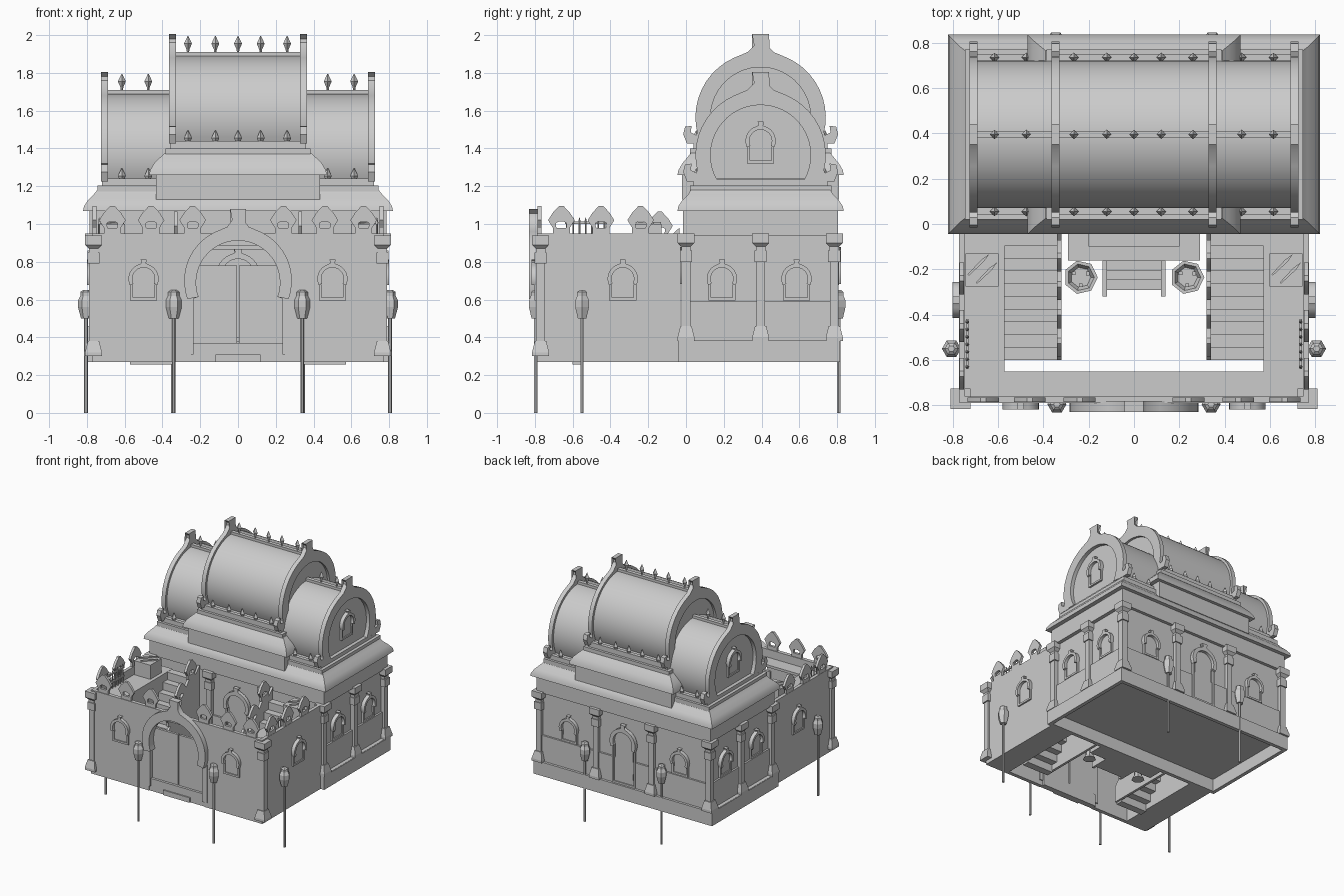
import bpy, bmesh, math
from mathutils import Matrix, Vector

if "Cube" in bpy.data.objects:
    bpy.data.objects.remove(bpy.data.objects["Cube"])

CY = 0.395            # centre line of the main hall in y
R = math.radians


def finish(name, bm, loc=(0, 0, 0), rot=0, smooth=False):
    bmesh.ops.recalc_face_normals(bm, faces=bm.faces[:])
    me = bpy.data.meshes.new(name)
    bm.transform(Matrix.Translation(Vector(loc)) @ Matrix.Rotation(R(rot), 4, 'Z'))
    bm.to_mesh(me)
    bm.free()
    if smooth:
        me.polygons.foreach_set("use_smooth", [True] * len(me.polygons))
        me.set_sharp_from_angle(angle=R(32))
    ob = bpy.data.objects.new(name, me)
    bpy.context.collection.objects.link(ob)
    return ob


def rings(name, loops, loc=(0, 0, 0), rot=0, smooth=False):
    """Skin closed loops of equal size and cap both ends."""
    bm = bmesh.new()
    vs = [[bm.verts.new(p) for p in lp] for lp in loops]
    n = len(vs[0])
    for a, b in zip(vs, vs[1:]):
        for i in range(n):
            bm.faces.new((a[i], a[(i + 1) % n], b[(i + 1) % n], b[i]))
    bm.faces.new(vs[0])
    bm.faces.new(vs[-1])
    return finish(name, bm, loc, rot, smooth)


def stack(name, cx, cy, prof):
    """Rectangular sections (half x, half y, z) stacked upward."""
    return rings(name, [[(cx + a * hx, cy + b * hy, z) for a, b in ((-1, -1), (1, -1), (1, 1), (-1, 1))]
                        for hx, hy, z in prof], smooth=len(prof) == 5)


def box(name, x0, x1, y0, y1, z0, z1):
    hx, hy = (x1 - x0) / 2, (y1 - y0) / 2
    return stack(name, (x0 + x1) / 2, (y0 + y1) / 2, [(hx, hy, z0), (hx, hy, z1)])


def lathe(name, x, y, prof, n=8):
    return rings(name, [[(r * math.cos(2 * math.pi * i / n), r * math.sin(2 * math.pi * i / n), z)
                         for i in range(n)] for r, z in prof], (x, y, 0))


def plate(name, pts, d, loc, rot=0, smooth=False):
    """Profile in local x/z, pushed out by d along local -y."""
    return rings(name, [[(u, 0, v) for u, v in pts], [(u, -d, v) for u, v in pts]], loc, rot, smooth)


def band(name, outer, inner, d, loc, rot=0, closed=False):
    bm = bmesh.new()
    q = [[bm.verts.new(p) for p in ((o[0], 0, o[1]), (o[0], -d, o[1]), (i[0], -d, i[1]), (i[0], 0, i[1]))]
         for o, i in zip(outer, inner)]
    for a, b in zip(q, q[1:] + (q[:1] if closed else [])):
        for k in range(4):
            bm.faces.new((a[k], a[(k + 1) % 4], b[(k + 1) % 4], b[k]))
    if not closed:
        bm.faces.new(q[0])
        bm.faces.new(q[-1])
    return finish(name, bm, loc, rot, True)


def mirror(half):
    return half + [(-u, v) for u, v in reversed(half)]


def arc(r, cz, a0, n=16, a1=87):
    return [(r * math.cos(R(a0 + (a1 - a0) * i / (n - 1))), cz + r * math.sin(R(a0 + (a1 - a0) * i / (n - 1))))
            for i in range(n)]


def ogee(r, cz, a0, tip, flare, n=12):
    """Horseshoe arc running up into a flared tip."""
    return arc(r, cz, a0, n, 66) + [(r * .2, cz + r * 1.0), (flare * .45, tip - .045 * flare / .045),
                                    (flare * .4, tip - .025 * flare / .045), (flare, tip)]


def opening(name, x, y, rot, r, cz, bot):
    """Blind window or door: panel, jamb frame and horseshoe arch."""
    loc, w = (x, y, 0), r * .9
    plate(name + "_panel", [(w * .8, bot), *mirror(arc(r * .75, cz, -25)), (-w * .8, bot)], .006, loc, rot)
    band(name + "_jamb", [(w, cz - .03), (w, bot), (-w, bot), (-w, cz - .03)],
         [(w - .015, cz - .03), (w - .015, bot + .015), (.015 - w, bot + .015), (.015 - w, cz - .03)], .015, loc, rot)
    band(name + "_arch", mirror(ogee(r, cz, -25, cz + r * 1.28, r * .2)),
         mirror(arc(r * .74, cz, -25)), .03, loc, rot)


def merlon(x, y, z, rot):
    o = [(.045, 0), (.045, .03), (.07, .07), (.045, .11), (.012, .145)]
    i = [(.025, .03), (.028, .038), (.028, .055), (.015, .062), (.004, .064)]
    band("battlement", mirror(o), mirror(i), .02, (x, y, z), rot, True)


def finial(x, y, z):
    lathe("roof_spike", x, y, [(.006, z), (.008, z + .015), (.021, z + .045), (.002, z + .085)], 4)


# --- main hall: open plinth, walls, dado, lintel ---
for s in (-1, 1):
    box("plinth_side", s * .79 - .015, s * .79 + .015, -.04, .815, .27, .38)
box("plinth_front", -.8, .8, -.04, -.01, .27, .38)
box("plinth_back", -.8, .8, .785, .815, .27, .38)
box("hall_floor", -.8, .8, -.04, .815, .37, .382)
box("hall_walls", -.755, .755, .01, .78, .38, 1.07)
box("hall_dado", -.77, .77, -.005, .795, .38, .59)
box("hall_lintel", -.785, .785, -.015, .805, .94, 1.075)

# --- curved cornices and roof steps ---
stack("lower_cornice", 0, CY, [(.82, .44, 1.07), (.815, .435, 1.095), (.795, .415, 1.125), (.765, .385, 1.155), (.745, .37, 1.18)])
box("lower_roof_slab", -.745, .745, .02, .77, 1.17, 1.205)
box("side_barrel_base", -.72, .72, .04, .75, 1.2, 1.235)
stack("upper_block", 0, CY, [(.435, .415, 1.13), (.435, .415, 1.265)])
stack("upper_cornice", 0, CY, [(.47, .44, 1.26), (.465, .435, 1.285), (.445, .415, 1.32), (.415, .39, 1.35), (.39, .37, 1.375)])
box("upper_roof_slab", -.385, .385, .02, .77, 1.37, 1.4)
box("centre_barrel_base", -.36, .36, .04, .75, 1.4, 1.435)

# --- barrel vaults with flared gables ---
foot = [(.29, 0), (.39, 0), (.41, .05), (.4, .09), (.365, .095), (.37, .06), (.34, .045), (.325, .1)]


def vault(name, x0, x1, cz, ends, spikes):
    plate(name, mirror(arc(.325, cz, -23, 24)), x1 - x0, (x0, CY, 0), 90, True)
    for e in ends:
        loc = (e - .0175, CY, 0)
        band("gable_ring", mirror(ogee(.345, cz, -23, cz + .44, .045)),
             mirror(arc(.265, cz, -30)), .035, loc, 90)
        for s in (-1, 1):
            plate("gable_foot", [(s * u, v + cz - .14) for u, v in foot], .035, loc, 90)
    box("ridge_beam", x0, x1, CY - .015, CY + .015, cz + .31, cz + .345)
    for y in (.055, .735):
        box("eave_beam", x0, x1, y - .015, y + .015, cz - .16, cz - .125)
    for x in spikes:
        finial(x, CY, cz + .345)
        for y in (.055, .735):
            finial(x, y, cz - .155)


vault("centre_vault", -.345, .345, 1.565, (-.347, .347), (-.265, -.12, 0, .12, .26))
for s in (-1, 1):
    a, b = sorted((s * .33, s * .695))
    vault("side_vault", a, b, 1.365, (s * .707,), (s * .475, s * .615))
    opening("gable_window", s * .695, CY, s * 90, .08, 1.44, 1.32)

# --- columns and openings of the hall ---
col = [(.045, .38), (.045, .4), (.03, .46), (.023, .46), (.023, .8), (.032, .8), (.032, .86), (.025, .86),
       (.025, .88), (.045, .9), (.045, .95)]
spots = [(s * .765, y) for s in (-1, 1) for y in (.0, CY, .785)] + [(s * .25, y) for s in (-1, 1) for y in (.0, .785)]
for x, y in spots:
    stack("hall_column", x, y, [(h, h, z) for h, z in col])
for s in (-1, 1):
    for y in (.19, .585):
        opening("hall_side_window", s * .755, y, s * 90, .08, .71, .595)
    opening("hall_back_window", s * .5, .78, 180, .08, .71, .595)
    opening("hall_front_window", s * .5, .01, 0, .08, .71, .595)
opening("back_door", 0, .79, 180, .115, .73, .385)
opening("hall_door", 0, 0, 0, .115, .73, .385)

# --- courtyard walls, wall walks and gate ---
hole = mirror(arc(.225, .69, -20))
plate("front_wall", [(.77, .27), (.77, .95), (-.77, .95), (-.77, .27), (-.25, .27), (-.25, .6)] + hole[::-1] +
      [(.25, .6), (.25, .27)], .03, (0, -.76, 0))
box("front_walk", -.57, .57, -.765, -.65, .865, .885)
band("gate_arch", mirror(ogee(.285, .7, -20, 1.08, .042)), mirror(arc(.222, .69, -20)), .05, (0, -.78, 0))
box("gate_sill", -.25, .25, -.785, -.74, .27, .37)
box("gate_step", -.12, .12, -.795, -.78, .27, .31)
for s in (-1, 1):
    a, b = sorted((s * .004, s * .235))
    box("gate_leaf", a, b, -.765, -.745, .37, .78)
    a, b = sorted((s * .235, s * .28))
    box("gate_jamb", a, b, -.797, -.75, .31, .62)
    a, b = sorted((s * .57, s * .765))
    box("side_walk", a, b, -.77, -.03, .27, .885)
    a, b = sorted((s * .745, s * .772))
    box("side_wall", a, b, -.785, -.03, .27, .95)
    stack("corner_column", s * .765, -.77, [(h, h, z - .08 if z < .5 else z - .01) for h, z in col])
    opening("front_window", s * .5, -.788, 0, .08, .71, .595)
    opening("side_window", s * .77, -.335, s * 90, .08, .71, .595)
    for x in (.24, .46, .665):
        merlon(s * x, -.765, .95, 0)
    for y in (-.66, -.45, -.24):
        merlon(s * .76 - .01, y, .95, 90)

    # stairs with a crenellated stringer
    for i in range(10):
        y, z = -.6 + i * .056, .33 + i * .0615
        a, b = sorted((s * .335, s * .572))
        box("stair_step", a, b, y, y + .058, z - .075, z)
    plate("stair_stringer", [(-.6, .27), (-.035, .27), (-.035, .98), (-.09, .93), (-.16, .93), (-.6, .4)],
          .02, (s * .33 - .01, 0, 0), 90)
    for i in range(4):
        merlon(s * .33 - .01, -.14 - i * .125, .92 - i * .145, 90)

    # weapon crate and spear rack on the wall walk
    box("crate", s * .67 - .072, s * .67 + .072, -.275, -.13, .88, 1.0)
    for k in (-1, 1):
        plate("crate_blade", [(-.06, -.004), (.03, -.007), (.07, 0), (.03, .007), (-.06, .004)], .01, (0, 0, 0)
              ).matrix_world = (Matrix.Translation((s * .67 + k * .018, -.2 - k * .018, 1.0)) @
                                Matrix.Rotation(R(45), 4, 'Z') @ Matrix.Rotation(R(-90), 4, 'X'))
    for z in (.93, 1.0):
        box("rack_rail", s * .735 - .006, s * .735 + .006, -.64, -.42, z, z + .012)
    for i in range(7):
        lathe("rack_spear", s * .735, -.63 + i * .033, [(.005, .88), (.005, 1.0), (.009, 1.005), (.001, 1.035)], 5)

    # fire bowl beside the porch
    lathe("fire_bowl", s * .235, -.235, [(.05, .27), (.03, .3), (.03, .36), (.075, .42), (.075, .46),
                                         (.06, .46), (.045, .43)], 7)
    for i in range(3):
        t = 2.1 * i + .5
        box("fire_log", s * .235 + .035 * math.cos(t) - .008, s * .235 + .035 * math.cos(t) + .008,
            -.243 + .035 * math.sin(t), -.227 + .035 * math.sin(t), .42, .485)

    # porch rails
    box("porch_rail", s * .13 - .01, s * .13 + .01, -.32, -.16, .27, .42)

# --- porch and steps ---
box("porch", -.29, .29, -.16, -.02, .27, .38)
box("porch_top", -.2, .2, -.1, 0, .37, .4)
for i in range(3):
    box("porch_step", -.13, .13, -.29 + i * .043, -.16, .27, .3 + i * .025)

# --- lanterns on poles around the building ---
for s in (-1, 1):
    for x, y in ((s * .34, -.795), (s * .805, -.55), (s * .345, .808)):
        lathe("lantern_pole", x, y, [(.01, 0), (.01, .52)], 6)
        lathe("lantern", x, y, [(.026, .5), (.042, .56), (.042, .595), (.03, .62), (.03, .64), (.015, .65)], 6)
